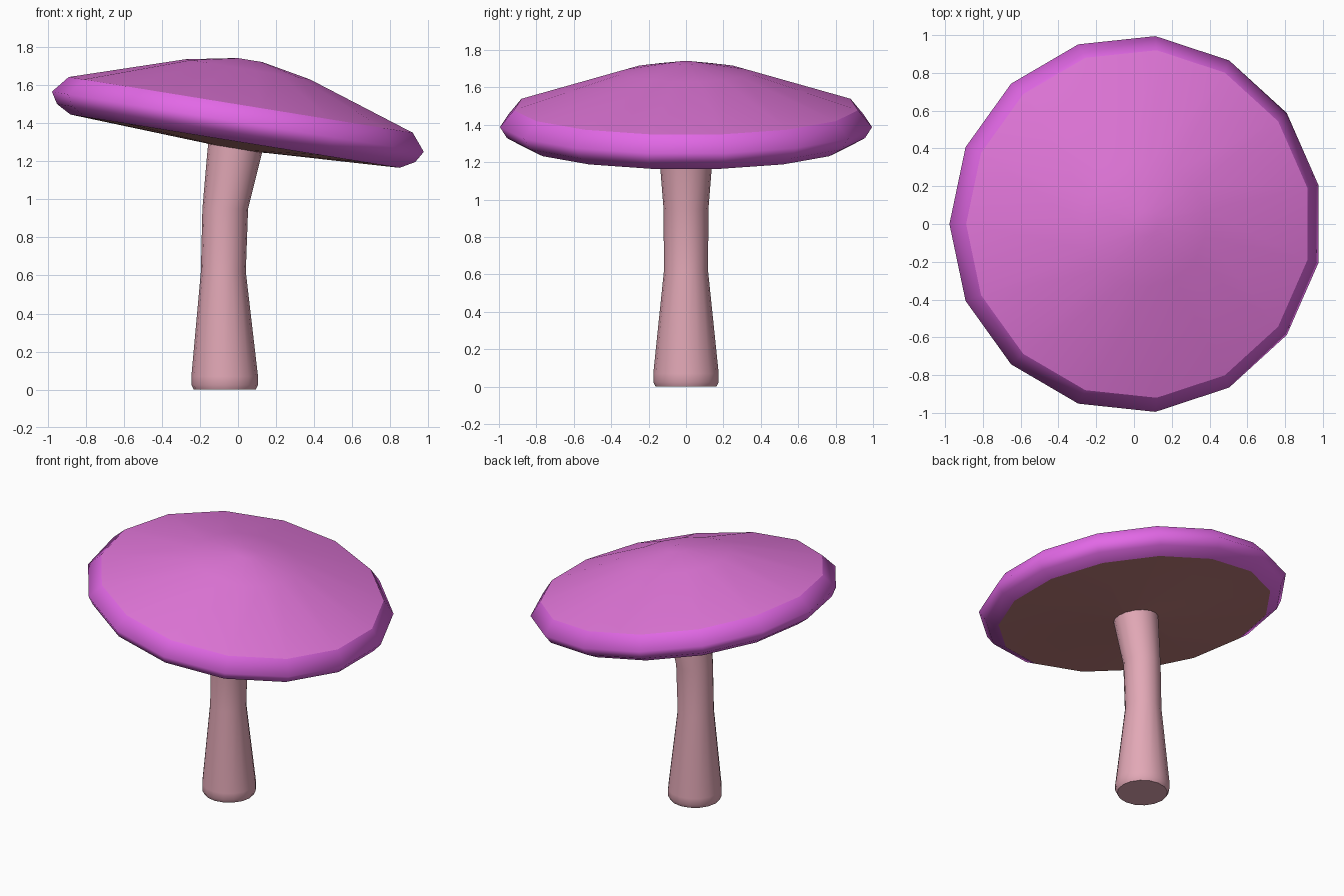
import bpy
import bmesh
import math

cube = bpy.data.objects.get("Cube")
if cube:
    bpy.data.objects.remove(cube, do_unlink=True)


def material(name, rgb):
    """Flat colour given in sRGB, stored as linear."""
    lin = [((c / 255 + 0.055) / 1.055) ** 2.4 for c in rgb]
    mat = bpy.data.materials.new(name)
    mat.use_nodes = True
    mat.diffuse_color = (*lin, 1)
    mat.node_tree.nodes["Principled BSDF"].inputs["Base Color"].default_value = (*lin, 1)
    return mat


def lathe(name, rings, sides, mat, close_start=False, close_end=False, sharp=80):
    """Rings of (radius, height, x offset) ordered from bottom to top or outward."""
    bm = bmesh.new()
    loops = []
    for radius, height, shift in rings:
        loop = []
        for i in range(sides):
            a = math.pi + math.tau * i / sides
            loop.append(bm.verts.new((shift + radius * math.cos(a), radius * math.sin(a), height)))
        loops.append(loop)
    for low, high in zip(loops, loops[1:]):
        for i in range(sides):
            j = (i + 1) % sides
            bm.faces.new((low[i], low[j], high[j], high[i]))
    if close_start:
        bm.faces.new(loops[0][::-1])
    if close_end:
        bm.faces.new(loops[-1])
    mesh = bpy.data.meshes.new(name)
    bm.to_mesh(mesh)
    bm.free()
    mesh.materials.append(mat)
    obj = bpy.data.objects.new(name, mesh)
    bpy.context.collection.objects.link(obj)
    bpy.ops.object.select_all(action="DESELECT")
    obj.select_set(True)
    bpy.context.view_layer.objects.active = obj
    bpy.ops.object.shade_smooth_by_angle(angle=math.radians(sharp))
    return obj


dome_mat = material("orchid dome", (225, 118, 217))
rim_mat = material("violet rim", (226, 104, 230))
gill_mat = material("dusty rose gills", (184, 121, 119))
stem_mat = material("pale pink stem", (226, 168, 182))

# Stem: flared foot, narrow middle, top leaning into the cap
lathe("stem", [(0.162, 0, -0.07), (0.175, 0.025, -0.07), (0.175, 0.07, -0.07),
               (0.118, 0.62, -0.077), (0.12, 0.95, -0.067),
               (0.145, 1.26, -0.015), (0.15, 1.34, 0.0)],
      16, stem_mat, close_start=True, close_end=True, sharp=50)

# Cap: dome, rolled rim and underside share one tilted frame
SIDES = 15
cap_parts = [
    lathe("cap_dome", [(0.925, 0.09, 0), (0.335, 0.28, 0), (0.067, 0.33, 0)],
          SIDES, dome_mat, close_end=True),
    lathe("cap_rim", [(0.885, -0.103, 0), (0.963, -0.06, 0), (1.0, 0, 0), (0.925, 0.09, 0)],
          SIDES, rim_mat),
    lathe("gills", [(0.1, -0.145, 0), (0.16, -0.138, 0), (0.885, -0.103, 0)],
          SIDES, gill_mat, close_start=True),
]
for part in cap_parts:
    part.location = (0.01, 0, 1.405)
    part.rotation_euler.y = math.radians(9.2)
